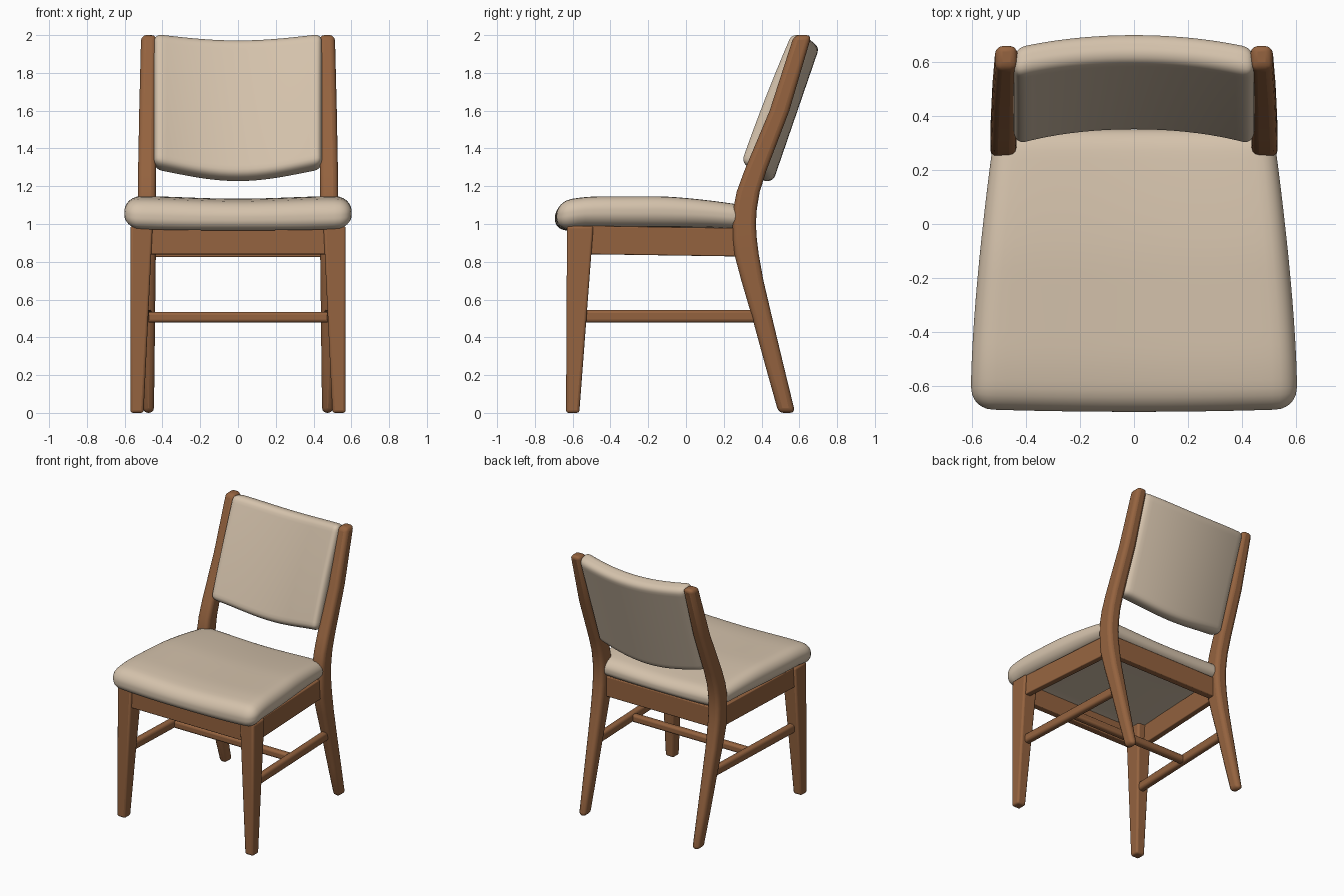
import bpy, bmesh, math
from mathutils import Vector

cube = bpy.data.objects.get("Cube")
if cube:
    bpy.data.objects.remove(cube)


def material(name, color):
    m = bpy.data.materials.new(name)
    m.use_nodes = True
    m.diffuse_color = (*color, 1)
    m.node_tree.nodes["Principled BSDF"].inputs["Base Color"].default_value = (*color, 1)
    return m


wood = material("warm wood", (0.30, 0.125, 0.05))
fabric = material("beige upholstery", (0.66, 0.54, 0.41))


def finish(name, bm, mat, bevel=0):
    bmesh.ops.recalc_face_normals(bm, faces=bm.faces)
    mesh = bpy.data.meshes.new(name)
    bm.to_mesh(mesh)
    bm.free()
    obj = bpy.data.objects.new(name, mesh)
    bpy.context.collection.objects.link(obj)
    mesh.materials.append(mat)
    if bevel:
        mod = obj.modifiers.new("soft edges", 'BEVEL')
        mod.width, mod.segments = bevel, 3
        mod.limit_method, mod.angle_limit = 'ANGLE', math.radians(40)
    bpy.ops.object.select_all(action='DESELECT')
    obj.select_set(True)
    bpy.context.view_layer.objects.active = obj
    bpy.ops.object.shade_smooth_by_angle(angle=math.radians(40))


def loft(name, rings, bevel):
    """Skin a row of four-cornered sections and cap both ends."""
    bm = bmesh.new()
    rows = [[bm.verts.new(p) for p in ring] for ring in rings]
    for a, b in zip(rows, rows[1:]):
        for i in range(4):
            j = (i + 1) % 4
            bm.faces.new((a[i], a[j], b[j], b[i]))
    bm.faces.new(rows[0])
    bm.faces.new(rows[-1])
    finish(name, bm, wood, bevel)


def leg(name, sections, side, bevel):
    """Sections are z, inner x, outer x, front y, back y."""
    loft(name, [[(side * x0, y0, z), (side * x1, y0, z), (side * x1, y1, z), (side * x0, y1, z)]
                for z, x0, x1, y0, y1 in sections], bevel)


def beam(name, start, end, width, height, bevel=0.006):
    p, q = Vector(start), Vector(end)
    across = (q - p).cross(Vector((0, 0, 1))).normalized() * width / 2
    up = Vector((0, 0, height / 2))
    loft(name, [[c - across - up, c + across - up, c + across + up, c - across + up]
                for c in (p, q)], bevel)


def cushion(name, half, radius, warp):
    """Rounded box, finely divided, then shaped by a warp function."""
    bm = bmesh.new()
    bmesh.ops.create_cube(bm, size=2)
    bmesh.ops.subdivide_edges(bm, edges=bm.edges[:], cuts=27, use_grid_fill=True)
    for v in bm.verts:
        p = Vector([h * math.sin(c * math.pi / 2) for h, c in zip(half, v.co)])
        core = Vector([max(radius - h, min(h - radius, c)) for h, c in zip(half, p)])
        v.co = warp(*(core + (p - core).normalized() * radius))
    finish(name, bm, fabric)


# Legs: straight tapered front pair, swept rear pair rising into the back posts
front_leg = [(0, 0.50, 0.57, -0.635, -0.565), (0.99, 0.452, 0.57, -0.63, -0.49)]
rear_leg = [(0, 0.445, 0.503, 0.49, 0.578), (0.25, 0.442, 0.512, 0.42, 0.517),
            (0.5, 0.439, 0.52, 0.352, 0.457), (0.7, 0.437, 0.527, 0.293, 0.41),
            (0.84, 0.435, 0.53, 0.256, 0.385), (0.92, 0.435, 0.531, 0.248, 0.375),
            (1.0, 0.435, 0.531, 0.247, 0.37), (1.08, 0.435, 0.531, 0.25, 0.375),
            (1.17, 0.435, 0.53, 0.268, 0.39), (1.28, 0.434, 0.529, 0.308, 0.425),
            (1.6, 0.432, 0.523, 0.443, 0.547), (2.0, 0.43, 0.513, 0.572, 0.665)]
for label, s in (("left", 1), ("right", -1)):
    leg("front_leg_" + label, front_leg, s, 0.014)
    leg("rear_leg_and_post_" + label, rear_leg, s, 0.027)
    # Side rails
    beam("side_apron_" + label, (s * 0.533, -0.51, 0.915), (s * 0.483, 0.29, 0.903), 0.045, 0.15)
    beam("side_stretcher_" + label, (s * 0.515, -0.57, 0.512), (s * 0.478, 0.39, 0.512),
         0.05, 0.068, 0.018)

# Cross rails
beam("front_apron", (-0.47, -0.59, 0.912), (0.47, -0.59, 0.912), 0.05, 0.145)
beam("rear_apron", (-0.45, 0.305, 0.9), (0.45, 0.305, 0.9), 0.05, 0.15)
beam("cross_stretcher", (-0.487, -0.06, 0.507), (0.487, -0.06, 0.507), 0.05, 0.056, 0.016)


# Seat: tapers to the rear, slightly dished, bowed front edge
def seat_shape(x, y, z):
    u = x / 0.6
    y -= 0.172
    t = max(0, min(1, (y + 0.6) / 0.9))
    top = (z + 0.085) / 0.17
    lift = 0.035 * u * u * (1 - 0.7 * u * u) - 0.012 - 0.042 * max(0, (y + 0.15) / 0.42) ** 1.5
    lift -= 0.03 * max(0, (-y - 0.45) / 0.24) ** 2
    droop = 0.02 * max(0, (-y - 0.55) / 0.14) - 0.014 * u ** 4 + 0.016 * max(0, y / 0.34) ** 2
    return (x * (1 - 0.135 * t ** 1.5), y + 0.015 * u * u * max(0, -y),
            1.061 + z + lift * top - droop * (1 - top))


cushion("seat_cushion", (0.602, 0.522, 0.085), 0.078, seat_shape)


# Backrest: reclined, wrapped around the sitter and padded thicker toward the bottom
tilt = math.radians(19)


def back_shape(x, y, z):
    u = x / 0.445
    low = 0.5 - z / 0.78
    front = 0.5 - y / 0.1
    padding = 0.012 + low * (0.014 + 0.02 * u * u) + 0.03 * low * (1 - low)
    z += (1.6 * u * u - 0.6 * u ** 4) * (0.03 - 0.014 * z / 0.39)
    y += 0.028 - 0.058 * u * u - front * padding
    return (x, 0.51 + y * math.cos(tilt) + z * math.sin(tilt),
            1.606 - y * math.sin(tilt) + z * math.cos(tilt))


cushion("backrest_cushion", (0.445, 0.05, 0.388), 0.042, back_shape)
